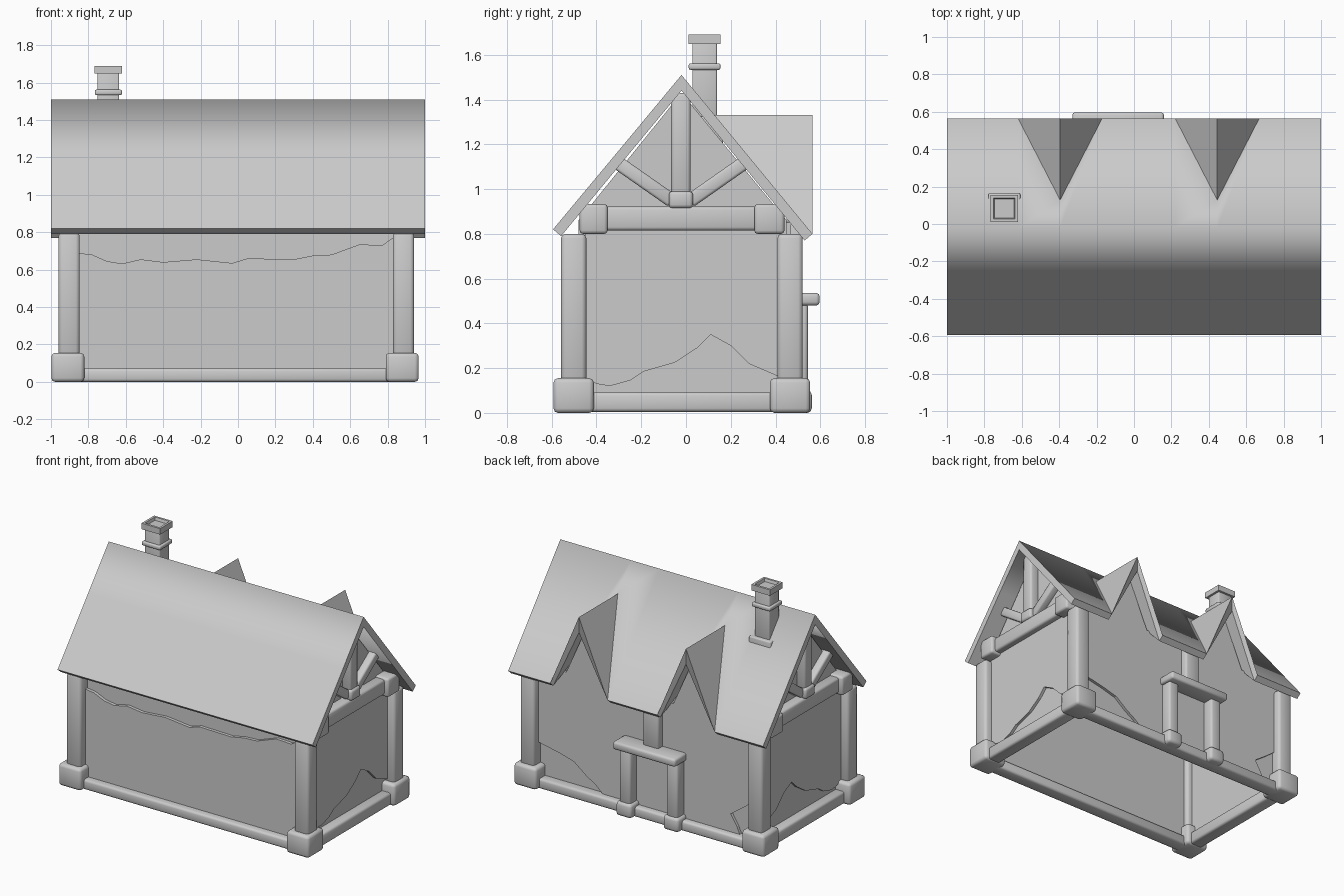
import bpy, bmesh, math
from mathutils import Vector

cube = bpy.data.objects.get("Cube")
if cube:
    bpy.data.objects.remove(cube)

grey = bpy.data.materials.new("plain_grey")
grey.use_nodes = True
grey.diffuse_color = (0.6, 0.6, 0.6, 1)
grey.node_tree.nodes["Principled BSDF"].inputs["Base Color"].default_value = (0.6, 0.6, 0.6, 1)


def finish(name, bm):
    mesh = bpy.data.meshes.new(name)
    bm.to_mesh(mesh)
    bm.free()
    mesh.materials.append(grey)
    obj = bpy.data.objects.new(name, mesh)
    bpy.context.collection.objects.link(obj)
    return obj


def box(name, x, y, z, bevel=0.015, tilt=0):
    """Softened box from three (low, high) ranges, tilted about x."""
    bm = bmesh.new()
    bmesh.ops.create_cube(bm, size=1)
    size = [r[1] - r[0] for r in (x, y, z)]
    bmesh.ops.scale(bm, vec=size, verts=bm.verts)
    if bevel:
        bmesh.ops.bevel(bm, geom=list(bm.edges), offset=bevel, segments=2,
                        profile=0.5, affect='EDGES')
    for f in bm.faces:
        f.smooth = bevel > 0
    obj = finish(name, bm)
    obj.location = [sum(r) / 2 for r in (x, y, z)]
    obj.rotation_euler.x = tilt
    return obj


def around(c, width):
    return (c - width / 2, c + width / 2)


def thicken(name, points, offsets, faces, creases=()):
    """Closed slab: a sheet, its offset copy, and a rim with sharp edges."""
    bm = bmesh.new()
    n = len(points)
    vs = [bm.verts.new(p) for p in points]
    vs += [bm.verts.new(Vector(p) + Vector(o)) for p, o in zip(points, offsets)]
    count = {}
    for f in faces:
        bm.faces.new([vs[i] for i in f])
        bm.faces.new([vs[i + n] for i in reversed(f)])
        for a, b in zip(f, f[1:] + f[:1]):
            count.setdefault(frozenset((a, b)), []).append((a, b))
    rim = [bm.faces.new((vs[e[0][1]], vs[e[0][0]], vs[e[0][0] + n], vs[e[0][1] + n]))
           for e in count.values() if len(e) == 1]
    for f in bm.faces:
        f.smooth = True
    for f in rim:
        for e in f.edges:
            e.smooth = False
    for a, b in creases:
        for s in (0, n):
            bm.edges.get((vs[a + s], vs[b + s])).smooth = False
    bmesh.ops.recalc_face_normals(bm, faces=bm.faces)
    return finish(name, bm)


def sheet(name, points):
    bm = bmesh.new()
    bm.faces.new([bm.verts.new(p) for p in points])
    return finish(name, bm)


# Corner frame: posts, foot blocks, sills
POST_X = {"left": 0.885, "right": -0.903}
POST_Y = {"front": -0.502, "back": 0.465}
for sx, px in POST_X.items():
    bx = px - 0.007
    for sy, py in POST_Y.items():
        box(f"{sy}_{sx}_post", around(px, 0.113), around(py, 0.113), (0.13, 0.8), 0.02)
        box(f"{sy}_{sx}_foot", around(bx, 0.176), around(py, 0.18), (0, 0.155), 0.02)
    box(f"{sx}_sill", around(px, 0.1), (-0.45, 0.42), (0.005, 0.092), 0.015)

    # Gable timbers
    box(f"{sx}_tie_beam", around(px, 0.1), (-0.42, 0.4), (0.815, 0.922))
    box(f"{sx}_front_tie_block", around(px, 0.16), (-0.475, -0.35), (0.8, 0.933))
    box(f"{sx}_back_tie_block", around(px, 0.16), (0.305, 0.44), (0.8, 0.933))
    box(f"{sx}_king_post", around(px, 0.09), (-0.066, 0.02), (0.95, 1.43))
    box(f"{sx}_king_block", around(px, 0.12), (-0.077, 0.031), (0.915, 0.99))
    for side in (-1, 1):
        box(f"{sx}_brace", around(px, 0.07), around(-0.022 + side * 0.165, 0.31),
            around(1.035, 0.062), 0.012, side * math.radians(35))

box("front_sill", (-0.87, 0.85), around(-0.502, 0.1), (0, 0.072))
box("back_sill", (-0.87, 0.85), around(0.465, 0.1), (0, 0.072))

# Doorway on the back
for dx in (0.1, -0.27):
    box("door_post", around(dx, 0.085), (0.45, 0.545), (0.08, 0.49))
    box("door_foot", around(dx, 0.12), (0.43, 0.562), (0, 0.1), 0.02)
box("door_lintel", (-0.33, 0.16), (0.45, 0.597), (0.48, 0.536))
box("door_upper_post", around(-0.085, 0.12), (0.42, 0.52), (0.52, 0.86))

# Dormer layout and roof shape
DORMERS = (-0.395, 0.445)
HALF = 0.225
RIDGE_Y, RIDGE_Z = -0.02, 1.51
PEAK_Z = 1.33
BACK_Y, FRONT_Y = 0.565, -0.594

# Walls, open underneath
for name, x in (("left_wall", 0.868), ("right_wall", -0.886)):
    sheet(name, [(x, y, z) for y, z in
                 ((-0.48, 0.02), (-0.48, 0.86), (-0.02, 1.43), (0.45, 0.86), (0.45, 0.02))])
sheet("front_wall", [(x, -0.48, z) for x, z in
                     ((-0.886, 0.02), (0.868, 0.02), (0.868, 0.87), (-0.886, 0.87))])
top = [(-0.886, 0.86)]
for c in DORMERS:
    top += [(c - 0.165, 0.86), (c, 1.23), (c + 0.165, 0.86)]
top += [(0.868, 0.86)]
sheet("back_wall", [(x, 0.45, z) for x, z in [(-0.886, 0.02)] + top + [(0.868, 0.02)]])

# Ragged plaster coats
END_EDGE = [(-0.45, 0.16), (-0.4, 0.13), (-0.34, 0.12), (-0.25, 0.145), (-0.19, 0.185),
            (-0.05, 0.225), (0.05, 0.29), (0.11, 0.35), (0.2, 0.3), (0.28, 0.22), (0.42, 0.16)]
for name, x, out in (("left_plaster", 0.868, 0.02), ("right_plaster", -0.886, -0.02)):
    outline = [(x + out, y, z) for y, z in END_EDGE + [(0.42, 0.83), (-0.45, 0.83)]]
    thicken(name, outline, [(-out, 0, 0)] * len(outline), [list(range(len(outline)))])

FRONT_EDGE = [(-0.86, 0.69), (-0.78, 0.68), (-0.7, 0.645), (-0.62, 0.632), (-0.52, 0.655),
              (-0.4, 0.64), (-0.22, 0.655), (-0.03, 0.635), (0.05, 0.66), (0.3, 0.655),
              (0.4, 0.675), (0.5, 0.68), (0.65, 0.735), (0.77, 0.73), (0.85, 0.785)]
outline = [(x, -0.502, z) for x, z in FRONT_EDGE + [(0.85, 0.04), (-0.86, 0.04)]]
thicken("front_plaster", outline, [(0, 0.022, 0)] * len(outline), [list(range(len(outline)))])

BACK_EDGE = [(-0.87, 0.34), (-0.78, 0.27), (-0.68, 0.2), (-0.73, 0.12), (-0.76, 0.05),
             (0.3, 0.05), (0.38, 0.12), (0.46, 0.17), (0.55, 0.24), (0.66, 0.27), (0.85, 0.31)]
outline = [(x, 0.47, z) for x, z in BACK_EDGE + list(reversed(top[1:-1]))]
outline[len(BACK_EDGE):len(BACK_EDGE)] = [(0.85, 0.47, 0.85)]
outline.append((-0.87, 0.47, 0.85))
thicken("back_plaster", outline, [(0, -0.02, 0)] * len(outline), [list(range(len(outline)))])

# Roof: columns of front eave, middle, ridge and back eave or dormer valley head
slope = (RIDGE_Z - 0.8) / (BACK_Y - RIDGE_Y)
head_y = RIDGE_Y + (RIDGE_Z - PEAK_Z) / slope
stations = [-1.0, 1.0]
for c in DORMERS:
    stations += [c - HALF, c, c + HALF]
stations.sort()
points, offsets, faces, creases = [], [], [], []
for x in stations:
    low = (x, head_y, PEAK_Z) if x in DORMERS else (x, BACK_Y, 0.8)
    points += [(x, FRONT_Y, 0.82), (x, -0.25, 1.233), (x, RIDGE_Y, RIDGE_Z), low]
    offsets += [(0, 0.036, -0.03), (0, 0.03, -0.034), (0, 0, -0.07),
                (0, 0, -0.07) if x in DORMERS else (0, -0.035, -0.03)]
for i in range(len(stations) - 1):
    for r in range(3):
        a = i * 4 + r
        faces.append([a, a + 4, a + 5, a + 1])
for c in DORMERS:
    head = stations.index(c) * 4 + 3
    peak = len(points)
    points.append((c, BACK_Y, PEAK_Z))
    offsets.append((0, 0, -0.11))
    faces += [[head - 4, head, peak], [head, head + 4, peak]]
    creases += [(head, peak), (head - 4, head), (head, head + 4)]
thicken("roof", points, offsets, faces, creases)

# Chimney
CX, CY = -0.693, 0.083
box("chimney_base", around(CX, 0.17), around(CY + 0.005, 0.155), (1.2, 1.325), 0.008)
box("chimney_shaft", around(CX, 0.115), around(CY, 0.11), (1.25, 1.66), 0.006)
box("chimney_collar", around(CX, 0.145), around(CY, 0.142), (1.533, 1.562), 0.008)
cap = box("chimney_cap", around(CX, 0.146), around(CY, 0.142), (1.648, 1.69), 0)
bm = bmesh.new()
bm.from_mesh(cap.data)
bm.normal_update()
lid = [f for f in bm.faces if f.normal.z > 0.9]
bmesh.ops.inset_region(bm, faces=lid, thickness=0.022)
bmesh.ops.inset_region(bm, faces=lid, thickness=0.008, depth=-0.02)
bm.to_mesh(cap.data)
bm.free()
